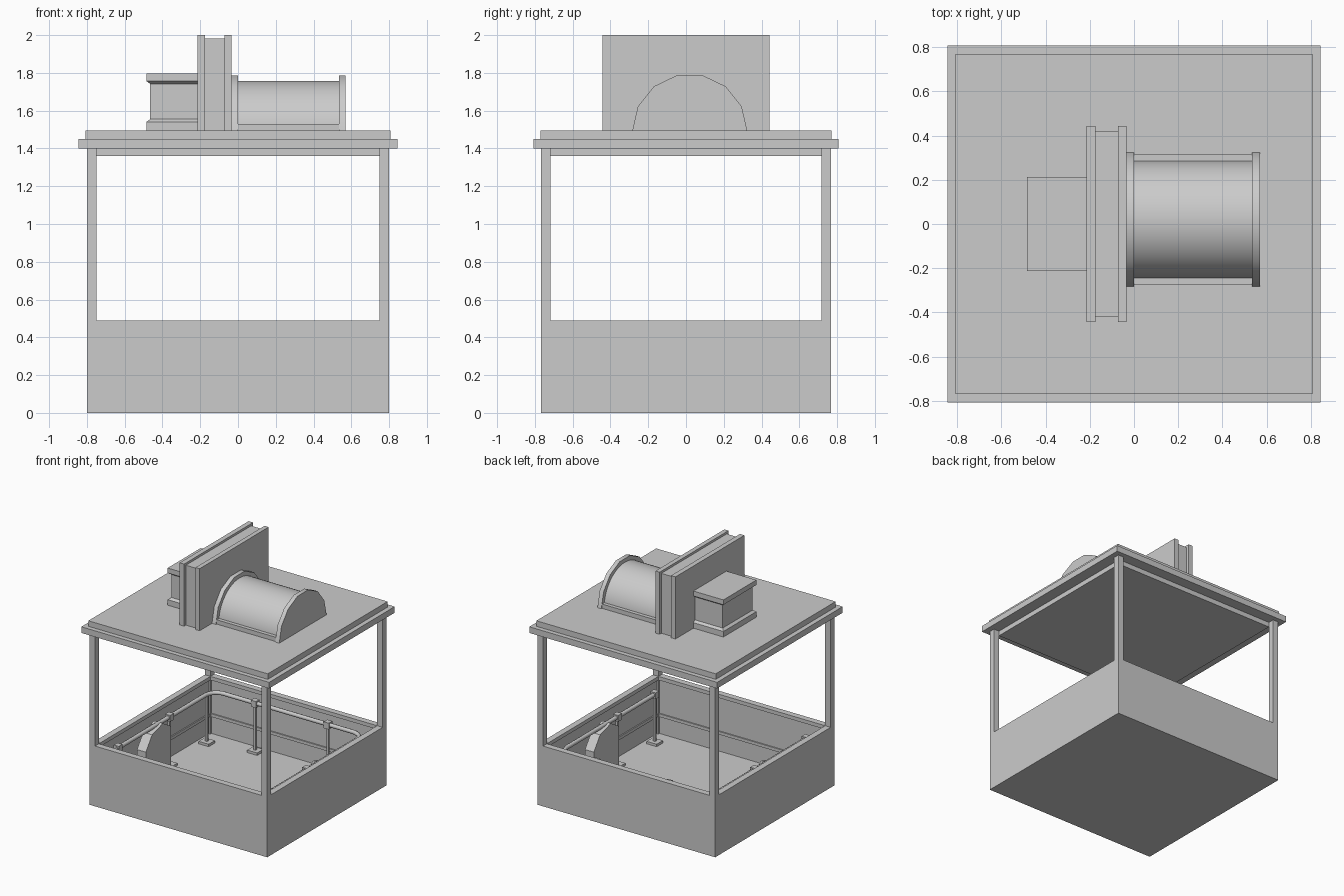
import bpy, bmesh, math
from mathutils import Vector

if "Cube" in bpy.data.objects:
    bpy.data.objects.remove(bpy.data.objects["Cube"])


def mesh_object(name, bm):
    bmesh.ops.recalc_face_normals(bm, faces=bm.faces)
    me = bpy.data.meshes.new(name)
    bm.to_mesh(me)
    bm.free()
    ob = bpy.data.objects.new(name, me)
    bpy.context.collection.objects.link(ob)
    return ob


def box(name, x0, x1, y0, y1, z0, z1):
    bm = bmesh.new()
    bmesh.ops.create_cube(bm, size=1)
    for v in bm.verts:
        v.co = Vector(((x0 + x1) / 2 + v.co.x * (x1 - x0),
                       (y0 + y1) / 2 + v.co.y * (y1 - y0),
                       (z0 + z1) / 2 + v.co.z * (z1 - z0)))
    return mesh_object(name, bm)


def extrude_x(name, profile, x0, x1, smooth=False):
    """Extrude a closed (y, z) profile along x."""
    bm = bmesh.new()
    face = bm.faces.new([bm.verts.new((x0, y, z)) for y, z in profile])
    ext = bmesh.ops.extrude_face_region(bm, geom=[face])['geom']
    for v in ext:
        if isinstance(v, bmesh.types.BMVert):
            v.co.x = x1
    # The region extrude drops the start face, so close it again
    bmesh.ops.holes_fill(bm, edges=[e for e in bm.edges if e.is_boundary], sides=0)
    ob = mesh_object(name, bm)
    if smooth:
        bpy.ops.object.select_all(action='DESELECT')
        bpy.context.view_layer.objects.active = ob
        ob.select_set(True)
        bpy.ops.object.shade_smooth_by_angle(angle=math.radians(30))
    return ob


def arch(radius, segments, cy=0.02, cz=1.49):
    return [(cy + radius * math.cos(math.pi * i / segments),
             cz + radius * math.sin(math.pi * i / segments)) for i in range(segments + 1)]


def tube(name, path, z, radius):
    curve = bpy.data.curves.new(name, 'CURVE')
    curve.dimensions = '3D'
    curve.bevel_depth = radius
    curve.bevel_resolution = 2
    curve.use_fill_caps = True
    spline = curve.splines.new('POLY')
    spline.points.add(len(path) - 1)
    for pt, (x, y) in zip(spline.points, path):
        pt.co = (x, y, z, 1)
    bpy.context.collection.objects.link(bpy.data.objects.new(name, curve))


# Car body: floor, low walls with sills and trim, corner posts, ceiling
X, Y, SILL, TOP = 0.8, 0.767, 0.49, 1.40
P, W = 0.05, 0.035
box("floor", -X, X, -Y, Y, 0, 0.02)
layers = (("wall", 0, W, 0, SILL), ("sill", W, P, 0.46, SILL), ("wall_trim", W, W + 0.01, 0.16, 0.185))
for s, ends, sides in ((-1, "front", "left"), (1, "back", "right")):
    for part, d0, d1, z0, z1 in layers:
        box(f"{ends}_{part}", -X + d0, X - d0, *sorted((s * (Y - d0), s * (Y - d1))), z0, z1)
        box(f"{sides}_{part}", *sorted((s * (X - d0), s * (X - d1))), -Y + d1, Y - d1, z0, z1)
    for t in (-1, 1):
        px, py = sorted((s * X, s * (X - P))), sorted((t * Y, t * (Y - P)))
        box("corner_post", *px, *py, 0.02, TOP)
box("ceiling", -X + P, X - P, -Y + P, Y - P, 1.36, TOP)

# Stepped roof
box("roof_lower", -0.845, 0.845, -0.807, 0.807, 1.40, 1.45)
box("roof_upper", -0.807, 0.807, -0.77, 0.77, 1.45, 1.495)

# U-shaped handrail with rounded corners
RX, RY, RZ, R = 0.68, 0.65, 0.42, 0.1
path = [(-RX, -0.6)]
for cx, start in ((-RX + R, 180), (RX - R, 90)):
    for i in range(7):
        ang = math.radians(start - 15 * i)
        path.append((cx + R * math.cos(ang), RY - R + R * math.sin(ang)))
path.append((RX, -0.6))
tube("handrail", path, RZ, 0.017)

# Handrail stanchions with foot plates and clamps
spots = [(s * RX, y) for s in (-1, 1) for y in (-0.57, s * -0.09, 0.57)]
spots += [(-0.3, RY), (0.355, RY)]
for x, y in spots:
    box("rail_post", x - 0.009, x + 0.009, y - 0.009, y + 0.009, 0.02, RZ)
    box("rail_foot", x - 0.045, x + 0.045, y - 0.04, y + 0.04, 0.02, 0.04)
    if abs(y) != 0.57 or y < 0:
        box("rail_clamp", x - 0.023, x + 0.023, y - 0.023, y + 0.023, RZ - 0.027, RZ + 0.025)

# Chamfered control panels on both side walls
for s, side in ((-1, "left"), (1, "right")):
    prof = [(-0.27, 0.02), (-0.27, 0.28), (-0.19, 0.39), (-0.05, 0.43), (0.05, 0.37), (0.05, 0.02)]
    extrude_x(side + "_panel", [(-s * y, z) for y, z in prof], s * 0.72, s * 0.64)

# Winch drum between two arched end plates, on a base frame
extrude_x("drum_inner_plate", arch(0.305, 7), -0.035, 0.0, True)
extrude_x("drum_outer_plate", arch(0.305, 7), 0.535, 0.57, True)
box("drum_base", 0.0, 0.535, -0.275, 0.315, 1.495, 1.53)
extrude_x("winch_drum", arch(0.268, 24), 0.0, 0.535, True)

# Tall gear case: two cheek plates around a core
box("gear_plate_left", -0.215, -0.175, -0.443, 0.443, 1.495, 2.0)
box("gear_plate_right", -0.072, -0.035, -0.443, 0.443, 1.495, 2.0)
box("gear_core", -0.175, -0.072, -0.42, 0.42, 1.495, 1.982)

# Motor housing: lofted rectangle with flared flanges
bm = bmesh.new()
rings = []
for inset, z in ((0, 1.495), (0, 1.54), (0.02, 1.555), (0.02, 1.742), (0, 1.757), (0, 1.797)):
    x0, x1, h = -0.485 + inset, -0.21, 0.212 - inset
    rings.append([bm.verts.new((x, y, z)) for x, y in ((x0, -h), (x1, -h), (x1, h), (x0, h))])
for lo, hi in zip(rings, rings[1:]):
    for i in range(4):
        j = (i + 1) % 4
        bm.faces.new((lo[i], lo[j], hi[j], hi[i]))
bm.faces.new(rings[0])
bm.faces.new(rings[-1])
mesh_object("motor_housing", bm)
